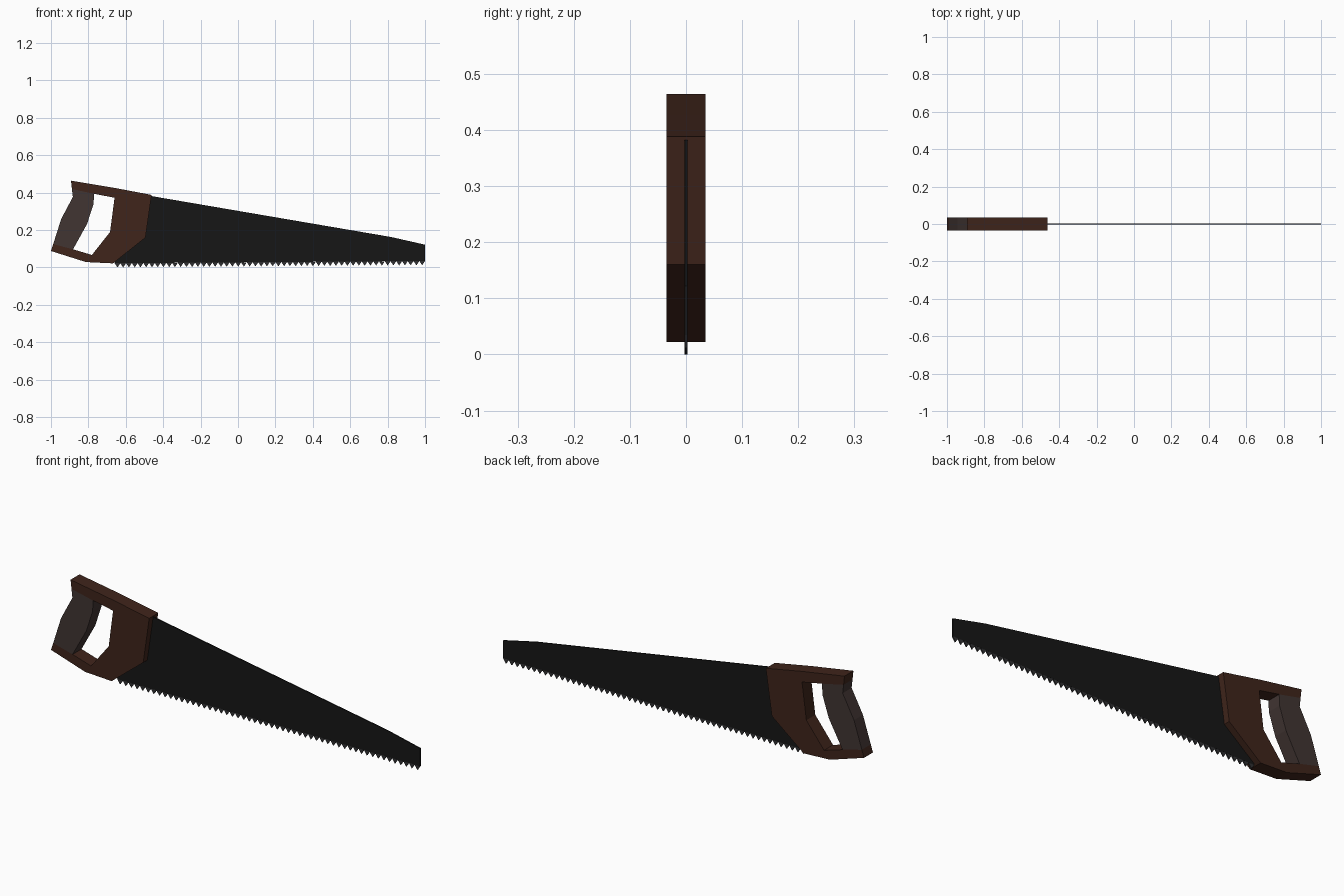
import bpy, bmesh

if "Cube" in bpy.data.objects:
    bpy.data.objects.remove(bpy.data.objects["Cube"])


def material(name, rgb):
    m = bpy.data.materials.new(name)
    m.diffuse_color = (*rgb, 1)
    m.use_nodes = True
    m.node_tree.nodes["Principled BSDF"].inputs["Base Color"].default_value = m.diffuse_color
    return m


def slab(name, profiles, half, mat):
    """Extrude closed x-z profiles symmetrically about y = 0."""
    bm = bmesh.new()
    for pts in profiles:
        face = bm.faces.new([bm.verts.new((x, -half, z)) for x, z in pts])
        ext = bmesh.ops.extrude_face_region(bm, geom=[face], use_keep_orig=True)
        moved = [v for v in ext["geom"] if isinstance(v, bmesh.types.BMVert)]
        bmesh.ops.translate(bm, verts=moved, vec=(0, 2 * half, 0))
    bmesh.ops.recalc_face_normals(bm, faces=bm.faces[:])
    me = bpy.data.meshes.new(name)
    bm.to_mesh(me)
    bm.free()
    me.materials.append(mat)
    ob = bpy.data.objects.new(name, me)
    bpy.context.collection.objects.link(ob)
    return ob


wood = material("brown_wood", (0.05, 0.018, 0.011))
pad = material("grip_brown", (0.052, 0.035, 0.032))
steel = material("dark_steel", (0.008, 0.008, 0.008))
edge = material("tooth_steel", (0.03, 0.03, 0.032))

# C-shaped handle frame around the finger hole
slab("handle_frame", [[
    (-0.893, 0.464), (-0.663, 0.426), (-0.462, 0.388), (-0.495, 0.16),
    (-0.668, 0.022), (-0.813, 0.029), (-1.0, 0.088), (-0.988, 0.125),
    (-0.882, 0.097), (-0.781, 0.067), (-0.684, 0.19), (-0.660, 0.373),
    (-0.770, 0.394), (-0.888, 0.42)]], 0.035, wood)

# Bent grip closing the back of the handle
slab("handle_grip", [[
    (-0.888, 0.42), (-0.770, 0.394), (-0.772, 0.34), (-0.807, 0.233),
    (-0.882, 0.097), (-0.988, 0.125), (-0.945, 0.26), (-0.883, 0.377)]],
    0.035, pad)

# Thin tapering blade, its rear end buried in the handle
slab("blade", [[
    (-0.47, 0.383), (0.818, 0.163), (1.0, 0.122), (1.0, 0.035),
    (-0.66, 0.023), (-0.65, 0.05), (-0.51, 0.17)]], 0.003, steel)

# Row of saw teeth along the lower edge
count, start, end = 54, -0.66, 1.0
pitch = (end - start) / count
teeth = []
for i in range(count):
    x = start + i * pitch
    z = 0.023 + 0.012 * i / count
    teeth.append([(x, z), (x + pitch, z), (x + pitch / 2, z - 0.023)])
slab("saw_teeth", teeth, 0.003, edge)
